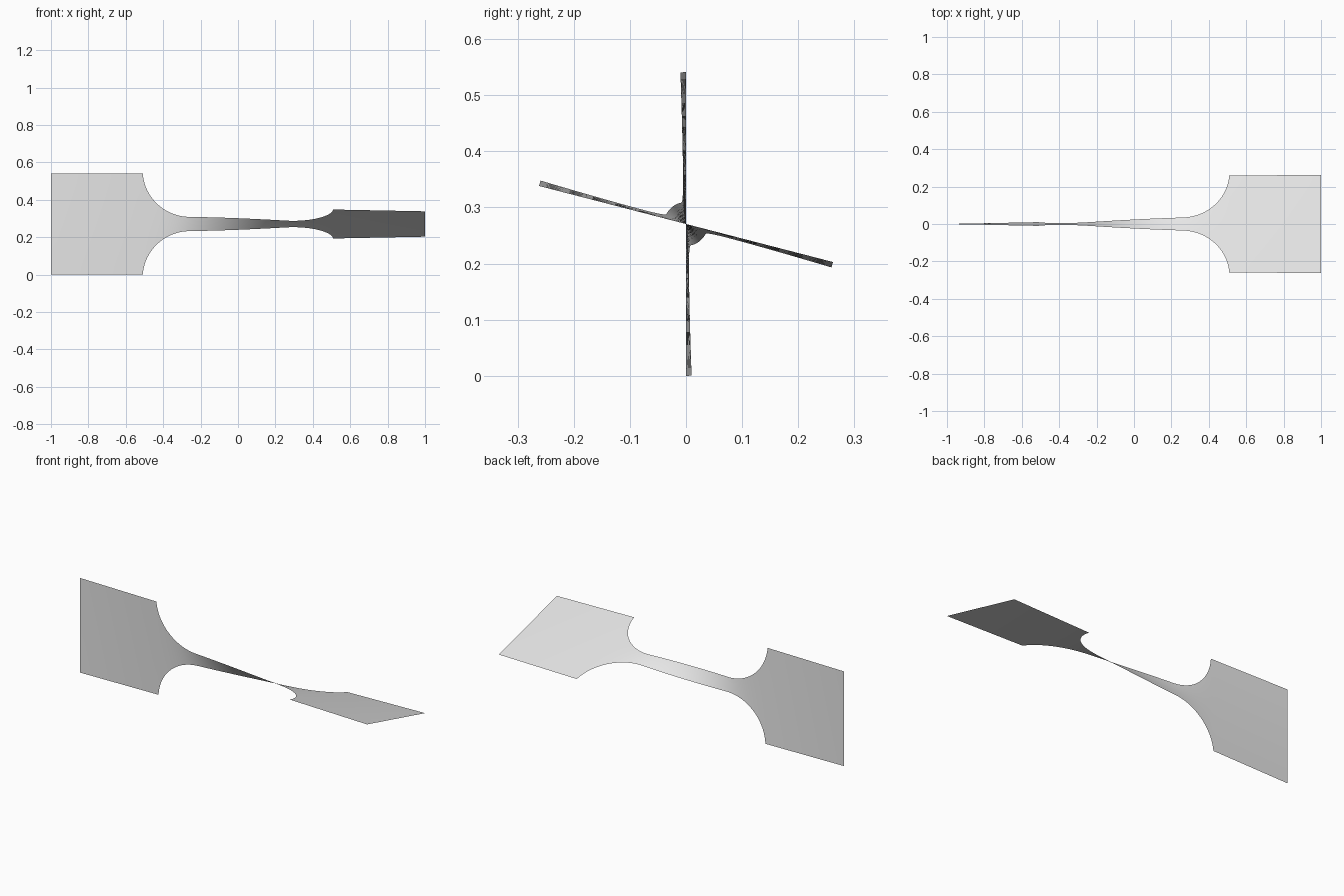
import bpy
import bmesh
import math

cube = bpy.data.objects.get("Cube")
if cube:
    bpy.data.objects.remove(cube, do_unlink=True)

NECK = 0.039        # half width of the narrow gauge
TAB = 0.2705        # half width of the grip tabs
RADIUS = 0.25       # shoulder fillet
GAUGE_END = 0.26    # where the fillet starts
TOTAL_TWIST = math.radians(75.5)
ACROSS = 12

# Half outline from the middle to one end: gauge, round shoulder, tab
outline = [(GAUGE_END * i / 20, NECK) for i in range(20)]
arc_end = math.acos(1 - (TAB - NECK) / RADIUS)
for i in range(29):
    a = arc_end * i / 28
    outline.append((GAUGE_END + RADIUS * math.sin(a), NECK + RADIUS * (1 - math.cos(a))))
shoulder_x = outline[-1][0]
outline += [(shoulder_x + (1 - shoulder_x) * i / 16, TAB) for i in range(1, 17)]

# Twist builds up fastest where the strip is narrow
twist = [0.0]
for (x0, w0), (x1, w1) in zip(outline, outline[1:]):
    twist.append(twist[-1] + (x1 - x0) * (2 * NECK / (w0 + w1)) ** 1.6)
scale = TOTAL_TWIST / 2 / twist[-1]
half = [(x, w, t * scale) for (x, w), t in zip(outline, twist)]
stations = [(-x, w, -t) for x, w, t in reversed(half[1:])] + half

# Twisted sheet, one row of vertices per station
bm = bmesh.new()
rows = []
for x, w, t in stations:
    angle = TOTAL_TWIST / 2 + t
    row = []
    for j in range(ACROSS + 1):
        s = w * (2 * j / ACROSS - 1)
        row.append(bm.verts.new((x, -s * math.sin(angle), TAB + s * math.cos(angle))))
    rows.append(row)
for a, b in zip(rows, rows[1:]):
    for j in range(ACROSS):
        bm.faces.new((a[j], b[j], b[j + 1], a[j + 1]))

mesh = bpy.data.meshes.new("twisted_strip")
bm.to_mesh(mesh)
bm.free()
strip = bpy.data.objects.new("twisted_strip", mesh)
bpy.context.collection.objects.link(strip)
for poly in mesh.polygons:
    poly.use_smooth = True

# Plain grey
grey = bpy.data.materials.new("light_grey")
grey.use_nodes = True
colour = (0.8, 0.8, 0.8, 1.0)
grey.diffuse_color = colour
for node in grey.node_tree.nodes:
    if node.type == "BSDF_PRINCIPLED":
        node.inputs["Base Color"].default_value = colour
mesh.materials.append(grey)
